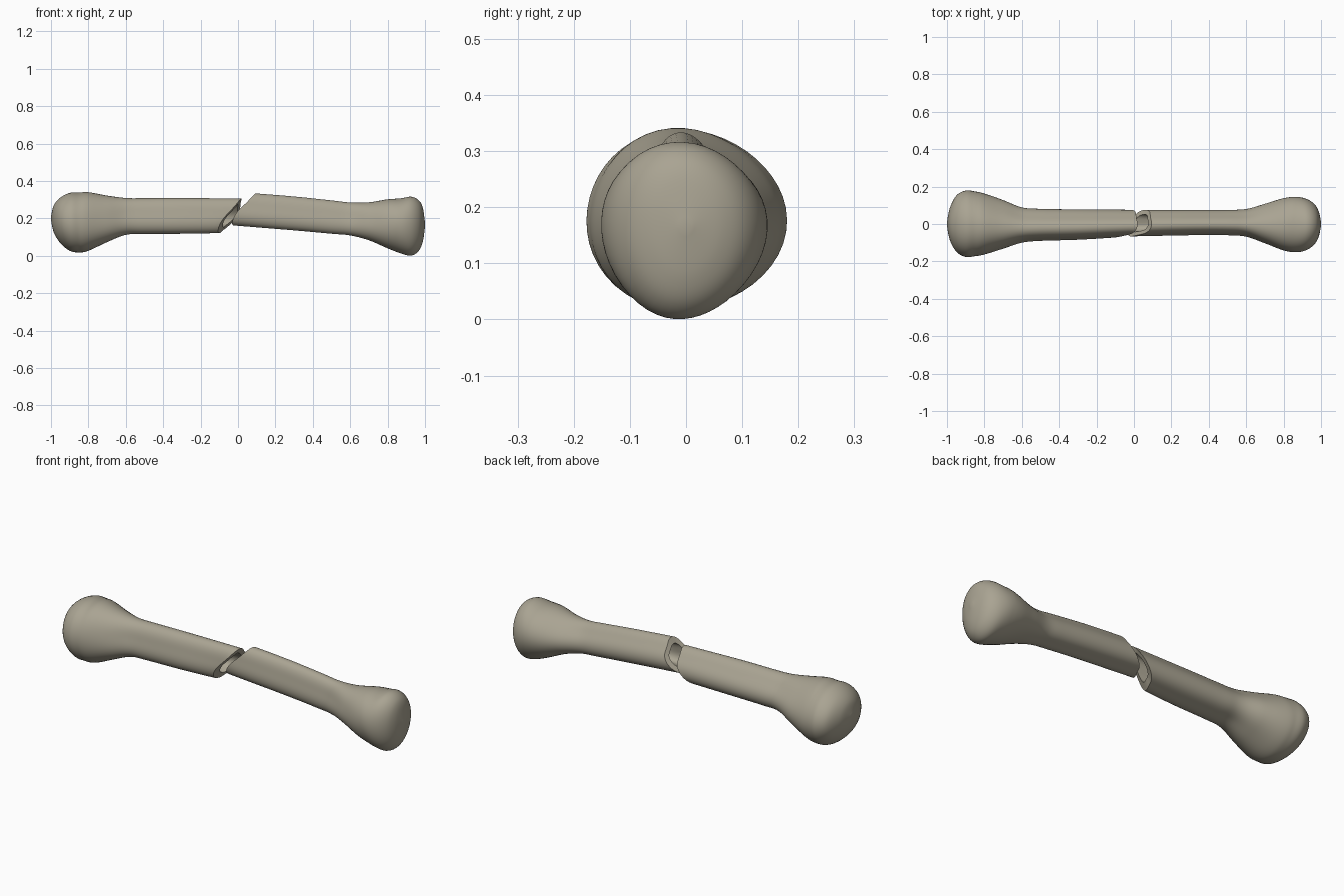
import bpy, bmesh, math

SIDES = 48
STEPS = 7      # rings between neighbouring stations

cube = bpy.data.objects.get("Cube")
if cube:
    bpy.data.objects.remove(cube)

bone = bpy.data.materials.new("aged bone")
bone.use_nodes = True
colour = (0.40, 0.37, 0.29, 1)
bone.diffuse_color = colour
bone.node_tree.nodes["Principled BSDF"].inputs["Base Color"].default_value = colour

# Stations from the knob to the break: x, bottom z, top z, front y, back y
LONG_HALF = [
    (-1, .19, .21, -.01, .01), (-.985, .125, .27, -.085, .085),
    (-.95, .068, .311, -.148, .152), (-.9, .027, .336, -.176, .179),
    (-.85, .018, .338, -.172, .174), (-.8, .027, .34, -.163, .163),
    (-.7, .073, .322, -.132, .128), (-.6, .112, .309, -.1, .089),
    (-.5, .116, .308, -.09, .081), (-.3, .118, .309, -.084, .078),
    (-.035, .122, .306, -.07, .076)]
SHORT_HALF = [
    (1, .155, .175, -.01, .01), (.988, .075, .258, -.066, .066),
    (.965, .025, .298, -.108, .106), (.925, .001, .316, -.138, .133),
    (.87, .013, .307, -.151, .145), (.8, .04, .302, -.141, .138),
    (.7, .083, .286, -.103, .108), (.6, .109, .285, -.068, .08),
    (.5, .118, .296, -.06, .076), (.3, .136, .317, -.06, .076),
    (.04, .157, .338, -.066, .076)]


def spline(p, q, r, s, t):
    """Smooth curve from q to r."""
    return [b + t * ((c - a) / 2 + t * ((a - 2.5 * b + 2 * c - d / 2)
            + t * (1.5 * (b - c) + (d - a) / 2))) for a, b, c, d in zip(p, q, r, s)]


def fit(values):
    """Spread values over -1 to 1."""
    low, high = min(values), max(values)
    return [2 * (v - low) / (high - low) - 1 for v in values]


def section(ring, egg, shaft, cut, scale=1.0):
    """One cross-section; shaft makes it three-ridged, cut slants it along the bone."""
    x, low, high, front, back = ring
    angles = [math.tau * i / SIDES for i in range(SIDES)]
    lobes = [1 + (.025 + .085 * shaft) * math.cos(3 * (a - math.radians(105)))
             for a in angles]
    across = fit([r * math.cos(a) * (1 + egg * (1 - shaft) * math.sin(a))
                  for a, r in zip(angles, lobes)])
    upward = fit([r * math.sin(a) for a, r in zip(angles, lobes)])
    slope = -.085 if x > 0 else 0
    points = []
    for a, u, v in zip(angles, across, upward):
        y = (front + back) / 2 + (back - front) / 2 * u * scale
        z = (low + high) / 2 + (high - low) / 2 * v * scale
        shift = cut * scale * (.06 * v + .028 * u + .006 * math.sin(3 * a + 1))
        points.append((x + shift, y, z + slope * shift))
    return points


def build_half(name, stations, egg):
    bm = bmesh.new()
    rings = []
    last = len(stations) - 2
    for k in range(last + 1):
        p, s = stations[max(k - 1, 0)], stations[min(k + 2, last + 1)]
        for j in range(STEPS + (k == last)):
            t = j / STEPS
            ring = spline(p, stations[k], stations[k + 1], s, t)
            shaft = min(1, max(0, (.85 - abs(ring[0])) / .25))
            cut = t * t if k == last else 0
            rings.append(section(ring, egg, shaft, cut))
    # Marrow hollow: broken rim, then a tapering socket
    end = stations[-1]
    side = math.copysign(1, end[0])
    for depth, scale in ((0, .66), (.05, .6), (.13, .52), (.2, .3)):
        inner = (end[0] + side * depth,) + tuple(end[1:])
        rings.append(section(inner, egg, .8, 1, scale))
    loops = [[bm.verts.new(co) for co in ring] for ring in rings]
    for a, b in zip(loops, loops[1:]):
        for i in range(SIDES):
            j = (i + 1) % SIDES
            bm.faces.new((a[i], a[j], b[j], b[i]))
    bm.faces.new(loops[0])
    bm.faces.new(loops[-1])
    bmesh.ops.recalc_face_normals(bm, faces=bm.faces)
    mesh = bpy.data.meshes.new(name)
    bm.to_mesh(mesh)
    bm.free()
    mesh.materials.append(bone)
    obj = bpy.data.objects.new(name, mesh)
    bpy.context.collection.objects.link(obj)
    bpy.ops.object.select_all(action="DESELECT")
    obj.select_set(True)
    bpy.context.view_layer.objects.active = obj
    bpy.ops.object.shade_smooth_by_angle(angle=math.radians(40))


build_half("right_bone_half", LONG_HALF, .04)
build_half("left_bone_half", SHORT_HALF, .12)
